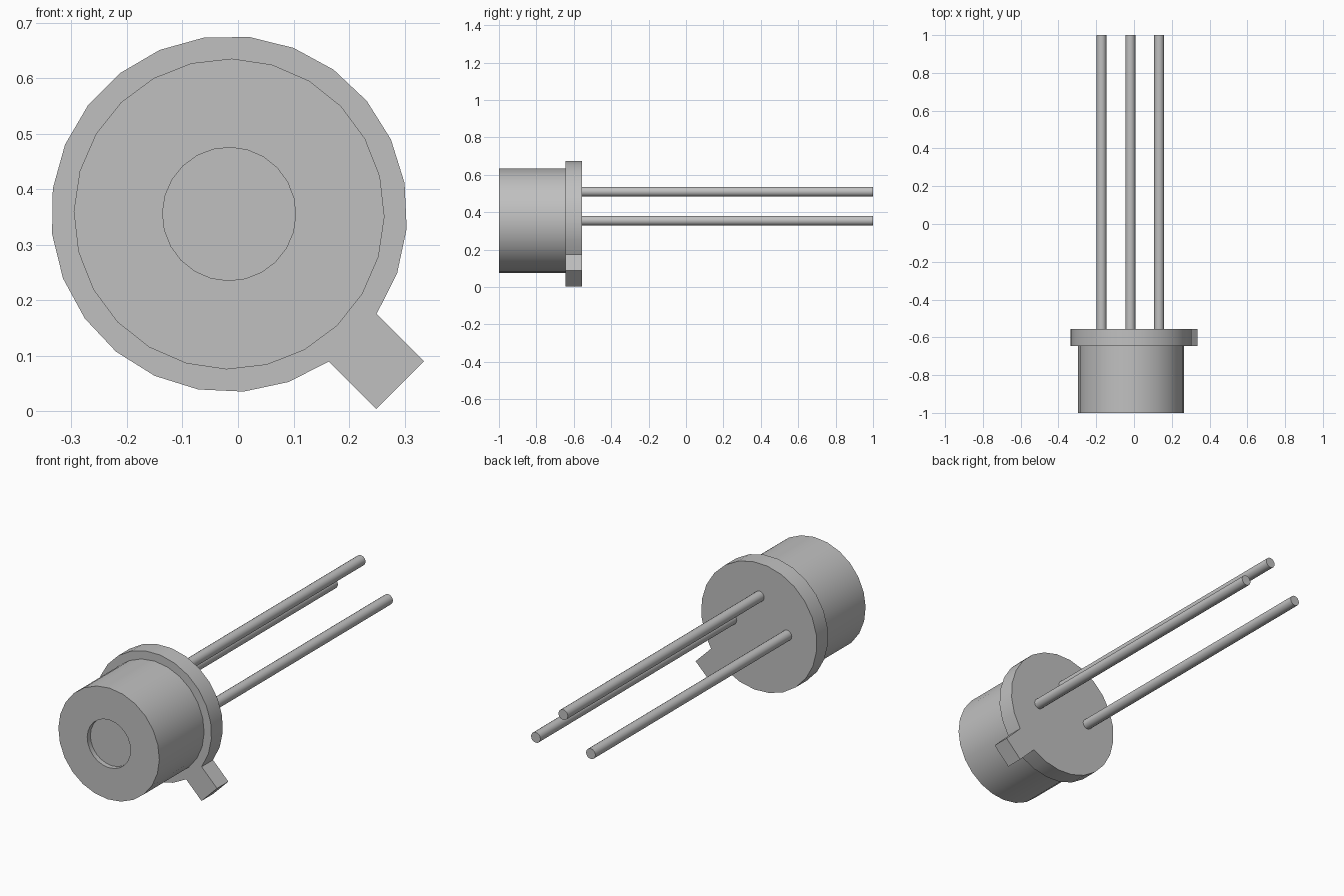
import bpy, bmesh
from math import sin, cos, radians, pi

cube = bpy.data.objects.get("Cube")
if cube:
    bpy.data.objects.remove(cube)

CX, CZ = -0.016, 0.355          # axis of the can
FRONT, SEAT, BACK, TIP = -1.0, -0.645, -0.555, 1.0

metal = bpy.data.materials.new("grey metal")
metal.use_nodes = True
metal.diffuse_color = (0.53, 0.53, 0.53, 1)
metal.node_tree.nodes["Principled BSDF"].inputs["Base Color"].default_value = (0.53, 0.53, 0.53, 1)


def ring(radius, sides, start=0, sweep=360, closed=True):
    """Points around the axis, as (x, z) offsets."""
    count = sides if closed else sides + 1
    angles = [radians(start + sweep * i / sides) for i in range(count)]
    return [(radius * cos(a), radius * sin(a)) for a in angles]


def loft(name, sections, x=CX, z=CZ):
    """Skin a list of (y, outline) sections along y, capping both ends."""
    bm = bmesh.new()
    loops = [[bm.verts.new((x + px, y, z + pz)) for px, pz in outline]
             for y, outline in sections]
    for a, b in zip(loops, loops[1:]):
        n = len(a)
        for i in range(n):
            j = (i + 1) % n
            bm.faces.new((a[i], a[j], b[j], b[i]))
    bm.faces.new(loops[0])
    bm.faces.new(loops[-1])
    bmesh.ops.recalc_face_normals(bm, faces=bm.faces)
    mesh = bpy.data.meshes.new(name)
    bm.to_mesh(mesh)
    bm.free()
    mesh.materials.append(metal)
    obj = bpy.data.objects.new(name, mesh)
    bpy.context.collection.objects.link(obj)
    bpy.ops.object.select_all(action='DESELECT')
    obj.select_set(True)
    bpy.context.view_layer.objects.active = obj
    bpy.ops.object.shade_smooth_by_angle(angle=radians(30))
    return obj


# Can with a shallow round window sunk into its front
can, window = ring(0.28, 24, -1), ring(0.12, 24, -1)
loft("can", [(SEAT, can), (FRONT, can), (FRONT, window), (FRONT + 0.025, window)])

# Flange whose rim runs out into a square index tab
rim = ring(0.321, 23, -34.1, 338.2, closed=False)
reach = 0.0855
tab = [(rim[-1][0] + reach, rim[-1][1] - reach),
       (rim[0][0] + reach, rim[0][1] - reach)]
flange = rim + tab
loft("flange", [(SEAT, flange), (BACK, flange)])

# Three leads
pin = ring(0.026, 16)
for name, x, z in (("right_lead", -0.172, CZ),
                   ("middle_lead", -0.019, 0.51),
                   ("left_lead", 0.133, CZ)):
    loft(name, [(BACK - 0.005, pin), (TIP, pin)], x, z)
